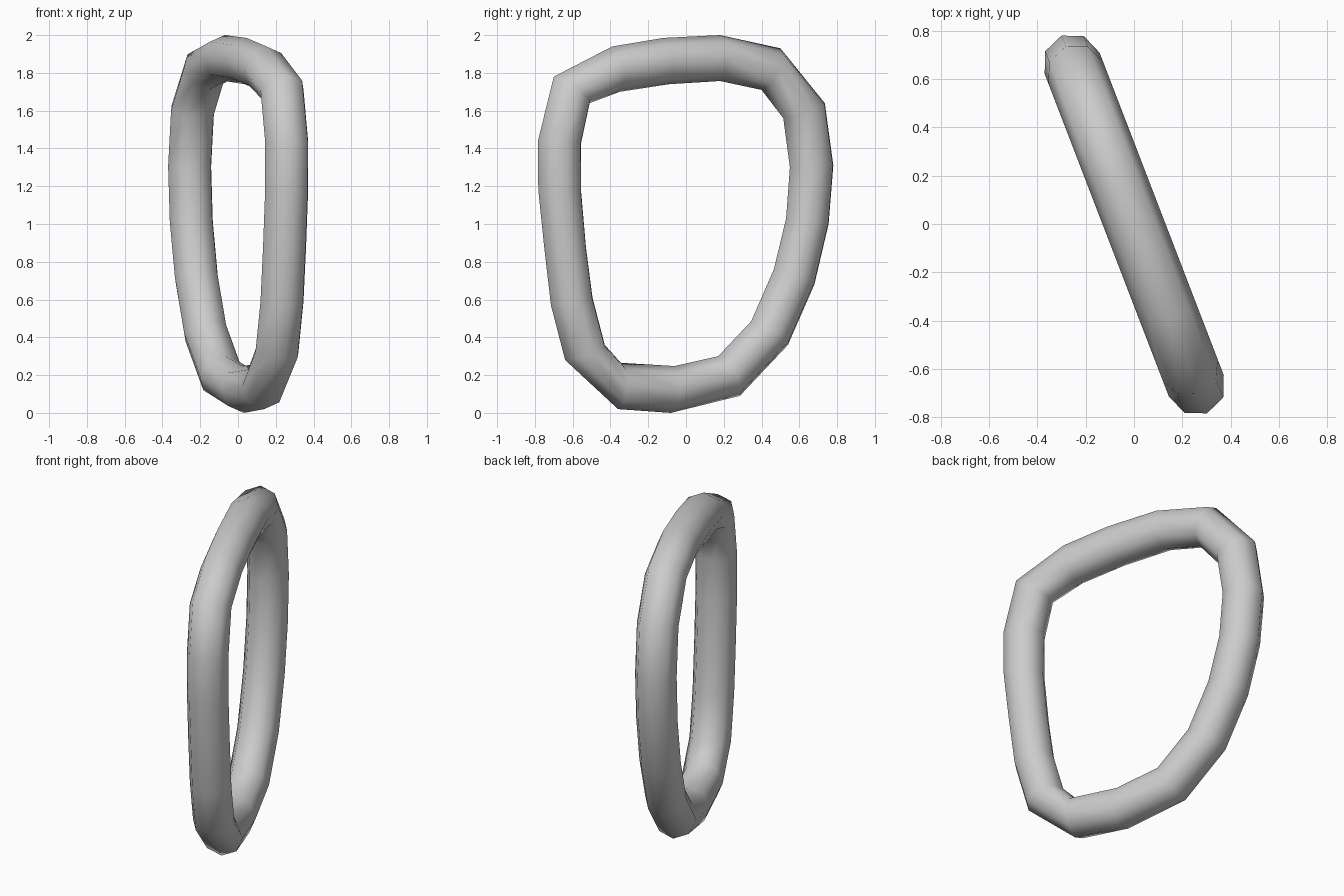
import bpy, bmesh, math
from mathutils import Vector

if "Cube" in bpy.data.objects:
    bpy.data.objects.remove(bpy.data.objects["Cube"])

SIDES = 8
RADIUS = 0.122
SLOPE = 0.385                                   # ring plane turned about z: x = -SLOPE * y
NORMAL = Vector((1, SLOPE, 0)).normalized()

# Outer and inner rim points (y, z, y, z) around the loop, seen from the right
RIM = [
    (-0.70, 1.78, -0.51, 1.64), (-0.39, 1.94, -0.35, 1.70),
    (-0.12, 1.985, -0.09, 1.74), (0.18, 2.00, 0.18, 1.757),
    (0.50, 1.93, 0.40, 1.71), (0.735, 1.64, 0.515, 1.56),
    (0.78, 1.31, 0.55, 1.30), (0.755, 1.00, 0.53, 1.03),
    (0.68, 0.68, 0.465, 0.76), (0.54, 0.36, 0.345, 0.485),
    (0.285, 0.09, 0.17, 0.30), (-0.08, 0.0, -0.06, 0.248),
    (-0.36, 0.02, -0.345, 0.265), (-0.64, 0.28, -0.43, 0.36),
    (-0.715, 0.57, -0.495, 0.61), (-0.75, 0.87, -0.53, 0.88),
    (-0.782, 1.18, -0.555, 1.17), (-0.784, 1.44, -0.555, 1.43),
]


def on_plane(y, z):
    return Vector((-SLOPE * y, y, z))


# Closed tube: one eight-sided section per rim pair
bm = bmesh.new()
rings = []
for yo, zo, yi, zi in RIM:
    outer, inner = on_plane(yo, zo), on_plane(yi, zi)
    centre, across = (outer + inner) / 2, (outer - inner) / 2
    ring = []
    for k in range(SIDES):
        a = 2 * math.pi * k / SIDES
        ring.append(bm.verts.new(centre + across * math.cos(a) + NORMAL * RADIUS * math.sin(a)))
    rings.append(ring)

for i, ring in enumerate(rings):
    nxt = rings[(i + 1) % len(rings)]
    for k in range(SIDES):
        j = (k + 1) % SIDES
        bm.faces.new((ring[k], ring[j], nxt[j], nxt[k]))
bmesh.ops.recalc_face_normals(bm, faces=bm.faces)
for f in bm.faces:
    f.smooth = True

mesh = bpy.data.meshes.new("ring_tube")
bm.to_mesh(mesh)
bm.free()
obj = bpy.data.objects.new("ring_tube", mesh)
bpy.context.collection.objects.link(obj)
